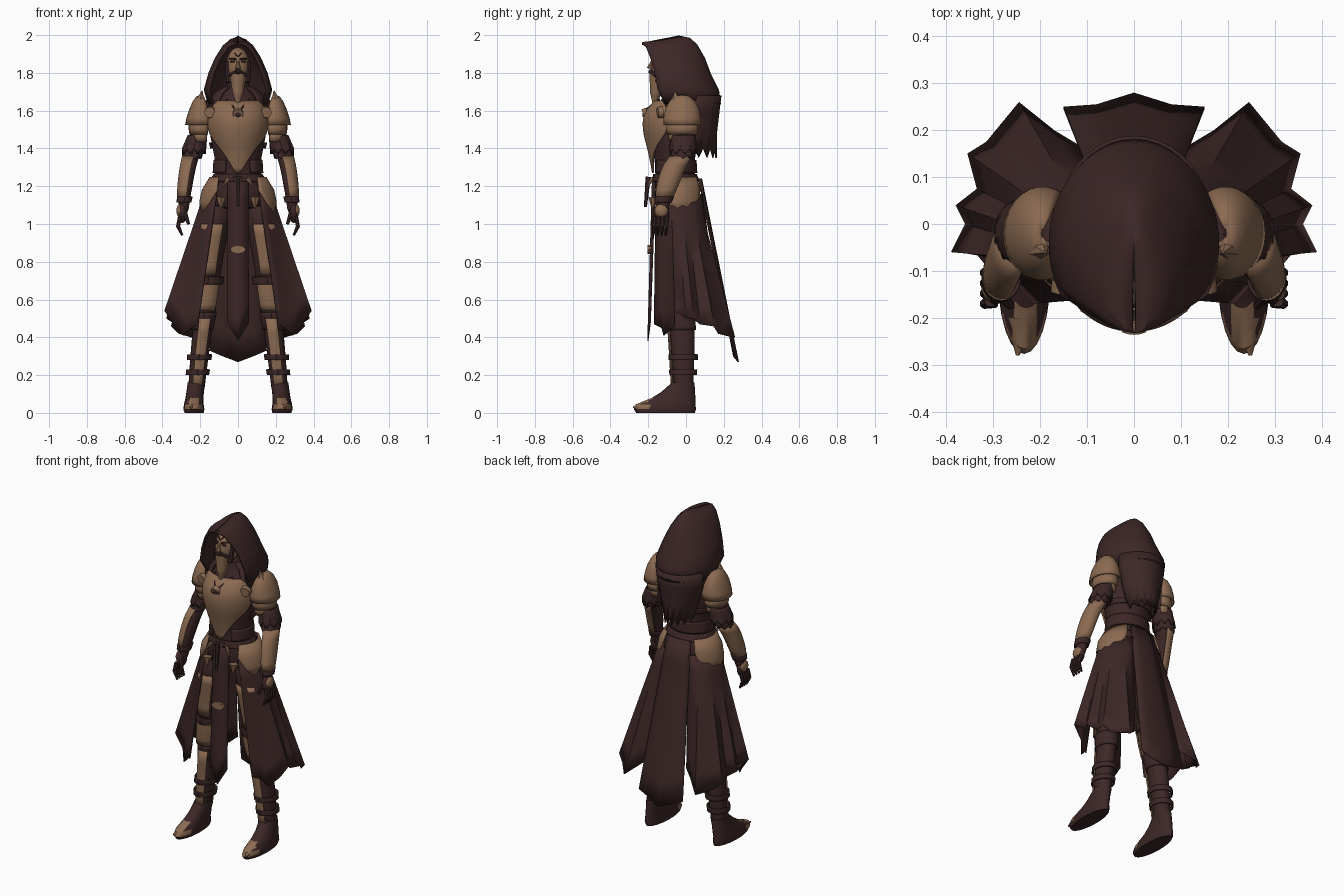
import bpy, bmesh
from math import sin, cos, radians
from mathutils import Vector, Matrix

cube = bpy.data.objects.get("Cube")
if cube:
    bpy.data.objects.remove(cube, do_unlink=True)


def material(name, rgb):
    m = bpy.data.materials.new(name)
    m.use_nodes = True
    m.diffuse_color = (*rgb, 1)
    bsdf = next(n for n in m.node_tree.nodes if n.type == 'BSDF_PRINCIPLED')
    bsdf.inputs["Base Color"].default_value = (*rgb, 1)
    bsdf.inputs["Roughness"].default_value = 0.8
    return m


DARK = material("dark_cloth", (0.046, 0.02, 0.02))
BRONZE = material("bronze", (0.262, 0.147, 0.084))
parts = []


def finish(name, bm, mat, mirror=False, thick=0, sub=0):
    me = bpy.data.meshes.new(name)
    bm.to_mesh(me)
    bm.free()
    me.materials.append(mat)
    ob = bpy.data.objects.new(name, me)
    bpy.context.collection.objects.link(ob)
    if sub:
        ob.modifiers.new("smooth", 'SUBSURF').levels = sub
        ob.modifiers["smooth"].render_levels = sub
    if thick:
        ob.modifiers.new("thickness", 'SOLIDIFY').thickness = thick
    if mirror:
        ob.modifiers.new("mirror", 'MIRROR').use_clip = False
    parts.append(ob)
    return ob


def skin(name, rows, mat, closed=False, caps=False, **kw):
    """Quads between equal rows of points."""
    bm = bmesh.new()
    vs = [[bm.verts.new(p) for p in row] for row in rows]
    n = len(vs[0])
    for lo, hi in zip(vs, vs[1:]):
        for i in range(n if closed else n - 1):
            j = (i + 1) % n
            bm.faces.new((lo[i], lo[j], hi[j], hi[i]))
    if caps:
        bm.faces.new(vs[0][::-1])
        bm.faces.new(vs[-1])
    return finish(name, bm, mat, **kw)


def arc(z, rx, ry, cx, cy, a0, a1, n, dz=0, jag=0):
    """Horizontal arc; 0 degrees faces front, 90 faces +x."""
    pts = []
    for i in range(n + 1):
        a = radians(a0 + (a1 - a0) * i / n)
        drop = dz * (1 + cos(a)) / 2 + jag * (i % 2)
        pts.append((cx + rx * sin(a), cy - ry * cos(a), z - drop))
    return pts


def body(name, rows, mat, n=20, **kw):
    return skin(name, [arc(*r, 0, 360, n)[:-1] for r in rows], mat,
                closed=True, caps=True, **kw)


def plate(name, rows, z0, z1, grow, a0, a1, mat, mirror=True, jag=0, flare=0, steps=5):
    """Armour or cloth shell that follows a body part between two heights."""
    out = []
    for k in range(steps + 1):
        t = k / steps
        z = z0 + (z1 - z0) * t
        lo, hi = next(((p, q) for p, q in zip(rows, rows[1:]) if z <= q[0]), rows[-2:])
        f = (z - lo[0]) / (hi[0] - lo[0])
        rx, ry, cx, cy = (a + (b - a) * f for a, b in zip(lo[1:], hi[1:]))
        g = grow + flare * (1 - t)
        out.append(arc(z, rx + g, ry + g, cx, cy, a0, a1, 18, jag=jag * (1 - t)))
    return skin(name, out, mat, mirror=mirror, thick=0.008)


def ball(name, loc, scale, mat, mirror=False):
    bm = bmesh.new()
    bmesh.ops.create_uvsphere(bm, u_segments=16, v_segments=10, radius=1,
                              matrix=Matrix.Translation(loc) @ Matrix.Diagonal((*scale, 1)))
    return finish(name, bm, mat, mirror)


def rod(name, a, b, r1, r2, mat, mirror=False, seg=10):
    a, b = Vector(a), Vector(b)
    m = Matrix.Translation((a + b) / 2) @ (b - a).to_track_quat('Z', 'Y').to_matrix().to_4x4()
    bm = bmesh.new()
    bmesh.ops.create_cone(bm, cap_ends=True, segments=seg, radius1=r1, radius2=r2,
                          depth=(b - a).length, matrix=m)
    return finish(name, bm, mat, mirror)


def drape(name, bottom, top, mat, mirror=False, steps=7):
    """Hanging cloth from a top edge to a bottom edge."""
    rows = [[Vector(b).lerp(Vector(c), k / steps) for b, c in zip(bottom, top)]
            for k in range(steps + 1)]
    return skin(name, rows, mat, mirror=mirror, thick=0.006)


# Torso, breastplate and belts
torso = [(1.06, .17, .125, 0, -.04), (1.18, .165, .125, 0, -.045), (1.27, .115, .1, 0, -.06),
         (1.36, .125, .11, 0, -.06), (1.46, .15, .125, 0, -.06), (1.56, .155, .125, 0, -.06),
         (1.64, .13, .1, 0, -.04), (1.7, .06, .06, 0, -.05), (1.8, .05, .05, 0, -.07)]
body("torso", torso, DARK, n=24, sub=1)
chest = [(1.27, .12, .12, 6), (1.33, .128, .13, 22), (1.4, .14, .145, 42), (1.45, .155, .16, 64),
         (1.5, .166, .17, 78), (1.56, .168, .172, 80), (1.61, .158, .15, 74), (1.655, .14, .105, 52)]
skin("breastplate", [arc(z, rx, ry, 0, -.06, -h, h, 20) for z, rx, ry, h in chest],
     BRONZE, thick=0.01, sub=1)
plate("waist_belt", torso, 1.225, 1.265, .014, 0, 360, DARK, mirror=False)
plate("back_strap", torso, 1.4, 1.43, .012, 80, 280, DARK, mirror=False)
plate("corset_flap", torso, 1.27, 1.34, .008, 30, 330, DARK, mirror=False, flare=.012)
hip = [(1.07, .205, .15, 62, 132), (1.12, .205, .15, 46, 140), (1.18, .192, .15, 36, 144),
       (1.25, .15, .137, 45, 140)]
skin("hip_plate", [arc(z, rx, ry, 0, -.045, a, b, 14) for z, rx, ry, a, b in hip],
     BRONZE, mirror=True, thick=0.01)
rod("pendant", (0, -.226, 1.58), (0, -.2, 1.59), .028, .028, BRONZE, seg=12)
rod("pendant_gem", (0, -.231, 1.58), (0, -.224, 1.58), .012, .014, DARK, seg=8)
rod("pendant_chain", (.012, -.212, 1.605), (.06, -.14, 1.66), .005, .005, DARK, mirror=True, seg=6)
rod("belt_stud", (.09, -.172, 1.14), (.09, -.178, 1.08), .028, .004, BRONZE, mirror=True, seg=6)
rod("belt_hook", (.05, -.18, 1.24), (.08, -.2, 1.2), .012, .004, BRONZE, mirror=True, seg=6)
rod("belt_tassel", (0, -.2, 1.25), (0, -.215, 1.09), .014, .008, DARK, seg=6)

# Legs, leg plates and boots
leg = [(.06, .045, .05, .225, -.01), (.2, .045, .055, .215, -.015), (.4, .053, .066, .193, -.015),
       (.5, .052, .065, .18, -.025), (.62, .055, .065, .163, -.04), (.8, .068, .08, .15, -.04),
       (1.0, .083, .1, .125, -.04), (1.12, .085, .1, .1, -.04)]
body("leg", leg, DARK, mirror=True, sub=1)
plate("shin_plate", leg, .12, .5, .014, -32, 22, BRONZE)
plate("knee_plate", leg, .54, .72, .02, -48, 48, BRONZE)
plate("knee_band", leg, .68, .72, .022, 0, 360, DARK)
plate("thigh_plate", leg, .73, 1.0, .012, -30, 48, BRONZE)
for z in (.2, .28):
    plate("boot_strap", leg, z, z + .03, .018, 0, 360, DARK)
plate("boot_cuff", leg, .44, .53, .012, 0, 360, DARK, flare=-.006)
foot = [(0, .05, .155, .232, -.108), (.02, .056, .165, .234, -.112), (.045, .052, .158, .234, -.108),
        (.08, .048, .115, .23, -.065), (.11, .046, .09, .227, -.042), (.16, .047, .06, .22, -.015)]
boot = body("boot", foot, DARK, n=24, mirror=True)
boot.data.materials.append(BRONZE)
for f in boot.data.polygons:
    if f.center.y < -.2 and f.center.z > .025:
        f.material_index = 1
rod("toe_cap", (.24, -.2, .036), (.248, -.28, .03), .036, .004, BRONZE, mirror=True)

# Arms, sleeves, bracers and hands
arm = [(1.05, .03, .035, .29, -.125), (1.12, .028, .035, .285, -.12), (1.2, .036, .048, .276, -.1),
       (1.3, .038, .054, .262, -.065), (1.37, .042, .05, .242, -.02), (1.48, .043, .055, .212, -.01),
       (1.6, .05, .06, .18, -.02), (1.66, .03, .04, .16, -.03)]
body("arm", arm, DARK, n=16, mirror=True, sub=1)
plate("bracer", arm, 1.14, 1.36, .01, -15, 205, BRONZE)
plate("bracer_cuff", arm, 1.115, 1.145, .012, 0, 360, DARK)
plate("elbow_cuff", arm, 1.36, 1.41, .012, 0, 360, DARK, jag=.015)
plate("torn_sleeve", arm, 1.4, 1.47, .01, 0, 360, DARK, jag=.03, flare=.012)
ball("palm", (.295, -.13, 1.06), (.024, .042, .055), DARK, mirror=True)
ball("knuckle_plate", (.308, -.13, 1.07), (.018, .034, .034), BRONZE, mirror=True)
for i in range(4):
    y = -.165 + i * .022
    rod("finger", (.307, y, 1.04), (.318, y - .005, .985), .012, .011, DARK, mirror=True, seg=8)
    rod("fingertip", (.318, y - .005, .99), (.295, y - .008, .94), .011, .006, DARK, mirror=True, seg=8)
rod("thumb", (.285, -.15, 1.07), (.262, -.175, 1.0), .014, .008, DARK, mirror=True, seg=8)

# Layered shoulder armour
layers = [("pauldron", [(1.525, .085, .1), (1.56, .078, .1), (1.61, .062, .09),
                        (1.65, .044, .068), (1.675, .026, .04), (1.685, .004, .01)]),
          ("pauldron_lower", [(1.475, .062, .08), (1.5, .066, .085), (1.54, .066, .085)]),
          ("pauldron_hem", [(1.435, .05, .068), (1.46, .054, .072), (1.49, .056, .072)])]
for name, rows in layers:
    skin(name, [arc(z, rx, ry, .195, -.02, -35, 215, 18) for z, rx, ry in rows],
         BRONZE, mirror=True, thick=.008)
rod("collar_spike", (.205, -.05, 1.63), (.19, -.06, 1.705), .035, .003, BRONZE, mirror=True, seg=6)
rod("shoulder_disc", (.15, -.15, 1.59), (.145, -.125, 1.592), .028, .032, BRONZE, mirror=True, seg=14)

# Head and beard
ball("head", (0, -.1, 1.83), (.064, .085, .105), BRONZE)
rod("nose", (0, -.178, 1.865), (0, -.194, 1.822), .006, .014, BRONZE, seg=8)
ball("eye", (.026, -.172, 1.86), (.016, .008, .006), DARK, mirror=True)
rod("brow", (.01, -.182, 1.873), (.046, -.162, 1.876), .005, .004, DARK, mirror=True, seg=6)
rod("moustache", (.002, -.186, 1.808), (.045, -.16, 1.785), .015, .009, DARK, mirror=True, seg=8)
rod("sideburn", (.056, -.13, 1.86), (.046, -.145, 1.75), .014, .018, DARK, mirror=True, seg=8)
rod("beard", (0, -.148, 1.79), (0, -.16, 1.69), .046, .03, BRONZE)
rod("beard_tip", (0, -.16, 1.69), (0, -.168, 1.63), .03, .008, BRONZE)
for s in (-1, 1):
    rod("forehead_mark", (0, -.176, 1.885), (s * .018, -.168, 1.905), .004, .003, DARK, seg=6)

# Hood, scarf and short back cape
hood = [(1.635, 60, .16, .197, -.012, 0), (1.71, 60, .182, .217, -.042, 0),
        (1.8, 60, .157, .197, -.067, 0), (1.88, 55, .122, .184, -.084, 0),
        (1.95, 45, .08, .161, -.101, .008), (1.985, 25, .045, .132, -.11, .022),
        (1.998, 0, .004, .097, -.135, .038)]
skin("hood", [arc(z, rx, ry, 0, cy, a, 360 - a, 28, dz) for z, a, rx, ry, cy, dz in hood],
     DARK, thick=0.014)
scarf = [(1.6, .15, .12, 0, -.045), (1.64, .165, .135, 0, -.03), (1.7, .12, .1, 0, -.03),
         (1.73, .07, .07, 0, -.05)]
skin("scarf", [arc(*r, 42, 318, 24) for r in scarf], DARK, thick=0.01)
cape = [(1.4, .095, .165, .05), (1.5, .13, .165, .03), (1.6, .155, .178, .01), (1.68, .165, .188, 0)]
skin("back_cape", [arc(z, rx, ry, 0, 0, 105, 255, 16, jag=j) for z, rx, ry, j in cape],
     DARK, thick=0.008)

# Skirt: side drapes with folds, back drape and front tabard
hem = [(.215, -.17, .47), (.25, -.13, .45), (.29, -.12, .41), (.335, -.065, .46), (.39, -.06, .54),
       (.36, 0, .5), (.38, .04, .5), (.335, .075, .47), (.355, .15, .46), (.315, .175, .42),
       (.245, .26, .4), (.17, .2, .46), (.12, .17, .5)]
drape("side_skirt", hem, arc(1.16, .185, .148, 0, -.045, 38, 155, len(hem) - 1), DARK, mirror=True)
drape("back_skirt", [(.15, .25, .33), (.08, .255, .3), (0, .28, .27), (-.08, .255, .3), (-.15, .25, .33)],
      [(.08, .07, 1.24), (.04, .08, 1.24), (0, .085, 1.24), (-.04, .08, 1.24), (-.08, .07, 1.24)],
      DARK)
drape("front_tabard", [(-.058, -.192, .48), (0, -.205, .38), (.058, -.192, .48)],
      [(-.055, -.165, 1.25), (0, -.18, 1.25), (.055, -.165, 1.25)], DARK)
ornament = rod("tabard_ornament", (0, -.185, .865), (0, -.203, .865), .042, .042, BRONZE, seg=8)
for v in ornament.data.vertices:
    v.co.z = .865 + (v.co.z - .865) * .55

# Smooth shading with crisp edges
for ob in parts:
    ob.select_set(True)
bpy.context.view_layer.objects.active = parts[0]
bpy.ops.object.shade_smooth_by_angle(angle=radians(40))
